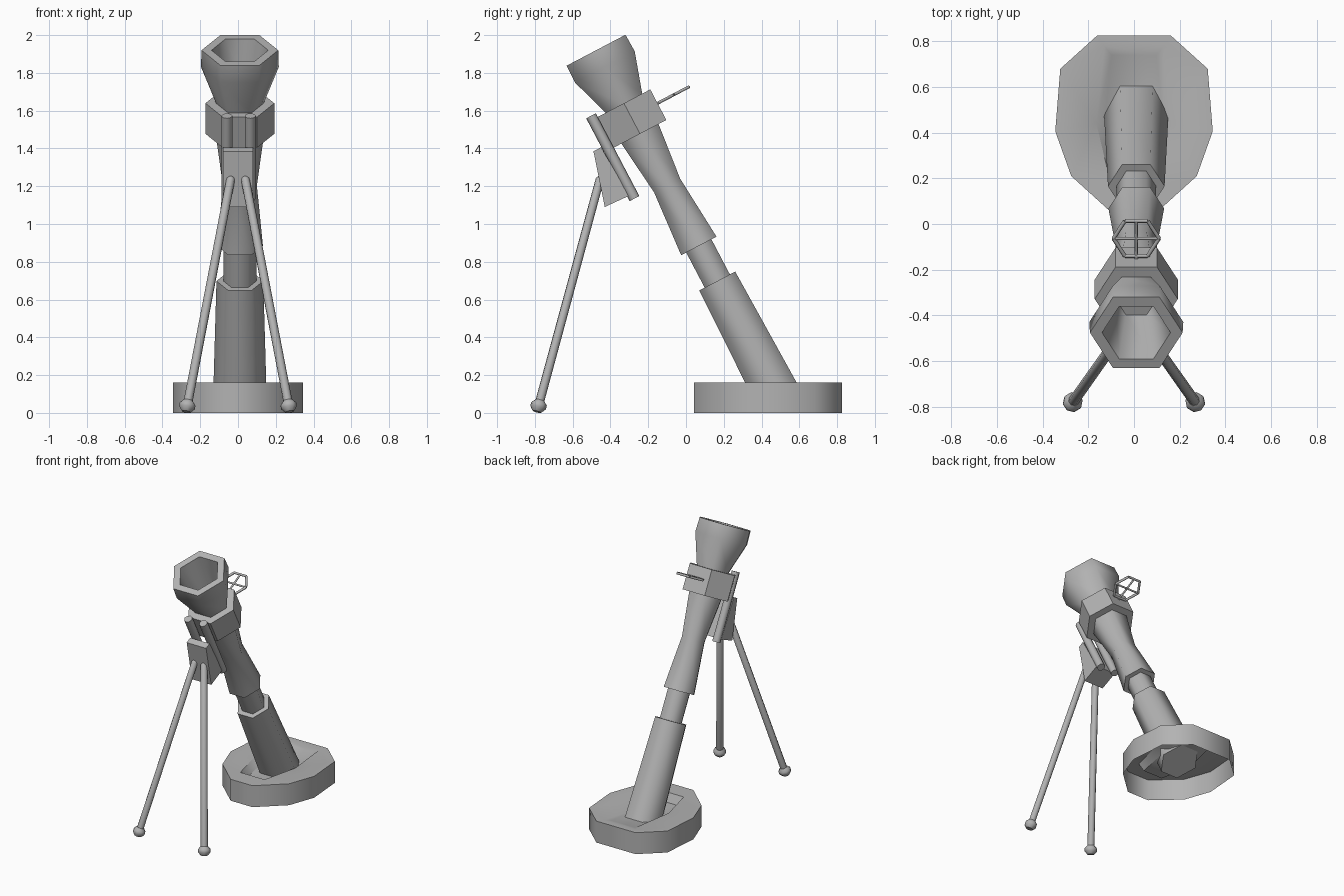
import bpy, bmesh
from math import radians, sin, cos, tau
from mathutils import Matrix, Vector

cube = bpy.data.objects.get("Cube")
if cube:
    bpy.data.objects.remove(cube)

GREY = (0.45, 0.45, 0.45, 1)
mat = bpy.data.materials.new("matte grey")
mat.use_nodes = True
mat.diffuse_color = GREY
mat.node_tree.nodes["Principled BSDF"].inputs["Base Color"].default_value = GREY

# Tilted frame: origin at the muzzle, local -z runs down the barrel
TILT = Matrix.Translation((0.01, -0.476, 1.92)) @ Matrix.Rotation(radians(27.7), 4, 'X')


def finish(name, bm, smooth=0, matrix=None, fix=True):
    if fix:
        bmesh.ops.recalc_face_normals(bm, faces=bm.faces)
    if matrix:
        bm.transform(matrix)
    mesh = bpy.data.meshes.new(name)
    bm.to_mesh(mesh)
    bm.free()
    mesh.materials.append(mat)
    obj = bpy.data.objects.new(name, mesh)
    bpy.context.collection.objects.link(obj)
    if smooth:
        bpy.ops.object.select_all(action='DESELECT')
        obj.select_set(True)
        bpy.context.view_layer.objects.active = obj
        bpy.ops.object.shade_smooth_by_angle(angle=radians(smooth))
    return obj


def lathe(name, profile, sides=6, smooth=65, matrix=TILT):
    """Stack of polygon rings from (depth down the axis, radius) pairs."""
    bm = bmesh.new()
    rings = [[bm.verts.new((r * cos(tau * i / sides), r * sin(tau * i / sides), -t))
              for i in range(sides)] for t, r in profile]
    for a, b in zip(rings, rings[1:]):
        for i in range(sides):
            j = (i + 1) % sides
            bm.faces.new((a[i], a[j], b[j], b[i]))
    bm.faces.new(rings[0])
    bm.faces.new(rings[-1])
    return finish(name, bm, smooth, matrix)


def aim(start, end):
    """Frame at start whose local -z points to end."""
    start, end = Vector(start), Vector(end)
    turn = (start - end).to_track_quat('Z', 'Y').to_matrix().to_4x4()
    return Matrix.Translation(start) @ turn, (end - start).length


def rod(name, start, end, radius, sides=8, local=None):
    matrix, length = aim(start, end)
    if local:
        matrix = local @ matrix
    return lathe(name, [(0, radius), (length, radius)], sides, 65, matrix)


# Barrel: flared hollow muzzle, waist, collar and inner sleeve
lathe("barrel", [(0.32, 0.09), (0, 0.15), (0, 0.203), (0.1, 0.206), (0.32, 0.125),
                 (0.495, 0.129), (0.81, 0.09), (1.17, 0.122), (1.17, 0.087), (1.4, 0.087)])
lathe("lower_tube", [(1.38, 0.124), (2.09, 0.142)])
lathe("clamp_block", [(0.317, 0.182), (0.5, 0.182)], smooth=0)

# Sight wheel behind the clamp: hexagonal rim with four spokes
hub = Vector((0, 0.256, -0.4))
corners = [hub + 0.1 * Vector((cos(tau * i / 6), sin(tau * i / 6), 0)) for i in range(6)]
for i in range(6):
    rod("sight_rim", corners[i], corners[(i + 1) % 6], 0.009, 6, TILT)
for side in (-1, 1):
    rod("sight_spoke", hub, hub + Vector((0.1 * side, 0, 0)), 0.007, 6, TILT)
    rod("sight_spoke", hub, hub + Vector((0, 0.087 * side, 0)), 0.007, 6, TILT)
rod("sight_stem", (0, 0.14, -0.4), (0, 0.17, -0.4), 0.009, 6, TILT)

# Recoil rods, legs and feet
for side, label in ((-1, "right"), (1, "left")):
    rod(label + "_recoil_rod", (0.062 * side - 0.007, -0.185, -0.295),
        (0.062 * side - 0.007, -0.185, -0.79), 0.029, 8, TILT)
    matrix, length = aim((0.036 * side, -0.452, 1.25), (0.273 * side, -0.787, 0.014))
    lathe(label + "_leg", [(0, 0.014), (0.012, 0.023), (length - 0.02, 0.024)], 8, 65, matrix)
    lathe(label + "_foot", [(length - 0.055, 0.025), (length - 0.035, 0.043),
                            (length - 0.015, 0.043), (length + 0.008, 0.024)], 8, 50, matrix)

# Yoke joining the legs to the rods
bm = bmesh.new()
outline = [(-0.49, 1.385), (-0.45, 1.406), (-0.3, 1.15), (-0.43, 1.09)]
face = bm.faces.new([bm.verts.new((-0.08, y, z)) for y, z in outline])
ext = bmesh.ops.extrude_face_region(bm, geom=[face])
bmesh.ops.translate(bm, vec=(0.16, 0, 0),
                    verts=[v for v in ext["geom"] if isinstance(v, bmesh.types.BMVert)])
finish("yoke", bm)

# Base plate: open-bottomed ten-sided shell with a sunken socket on top
bm = bmesh.new()


def loop(half):
    """Closed symmetric loop from its +x half, listed back to front."""
    pts = half + [(-x, y, z) for x, y, z in reversed(half)]
    return [bm.verts.new(p) for p in pts]


def skirt(a, b):
    n = len(a)
    for i in range(n):
        j = (i + 1) % n
        bm.faces.new((a[i], a[j], b[j], b[i]))


plan = [(0.162, 0.825), (0.323, 0.68), (0.345, 0.406), (0.275, 0.21), (0.09, 0.042)]
bottom = loop([(x, y, 0) for x, y in plan])
top = loop([(x, y, 0.16) for x, y in plan])
pit_rim = loop([(0.13, 0.78, 0.16), (0.165, 0.44, 0.16), (0.1, 0.17, 0.16)])
pit_floor = loop([(0.098, 0.74, 0.148), (0.13, 0.44, 0.1), (0.08, 0.2, 0.1)])
skirt(bottom, top)
skirt(pit_rim, pit_floor)
for a, b in ((0, 1), (1, 2)):
    bm.faces.new((pit_floor[a], pit_floor[b], pit_floor[5 - b], pit_floor[5 - a]))
edges = [bm.edges.get((ring[i - 1], ring[i])) for ring in (top, pit_rim) for i in range(len(ring))]
bmesh.ops.triangle_fill(bm, use_beauty=True, edges=edges, normal=(0, 0, 1))
bmesh.ops.recalc_face_normals(bm, faces=bm.faces)
if max(bm.faces, key=lambda f: abs(f.normal.z) * f.calc_area()).normal.z < 0:
    bmesh.ops.reverse_faces(bm, faces=bm.faces)
finish("base_plate", bm, 50, fix=False)
